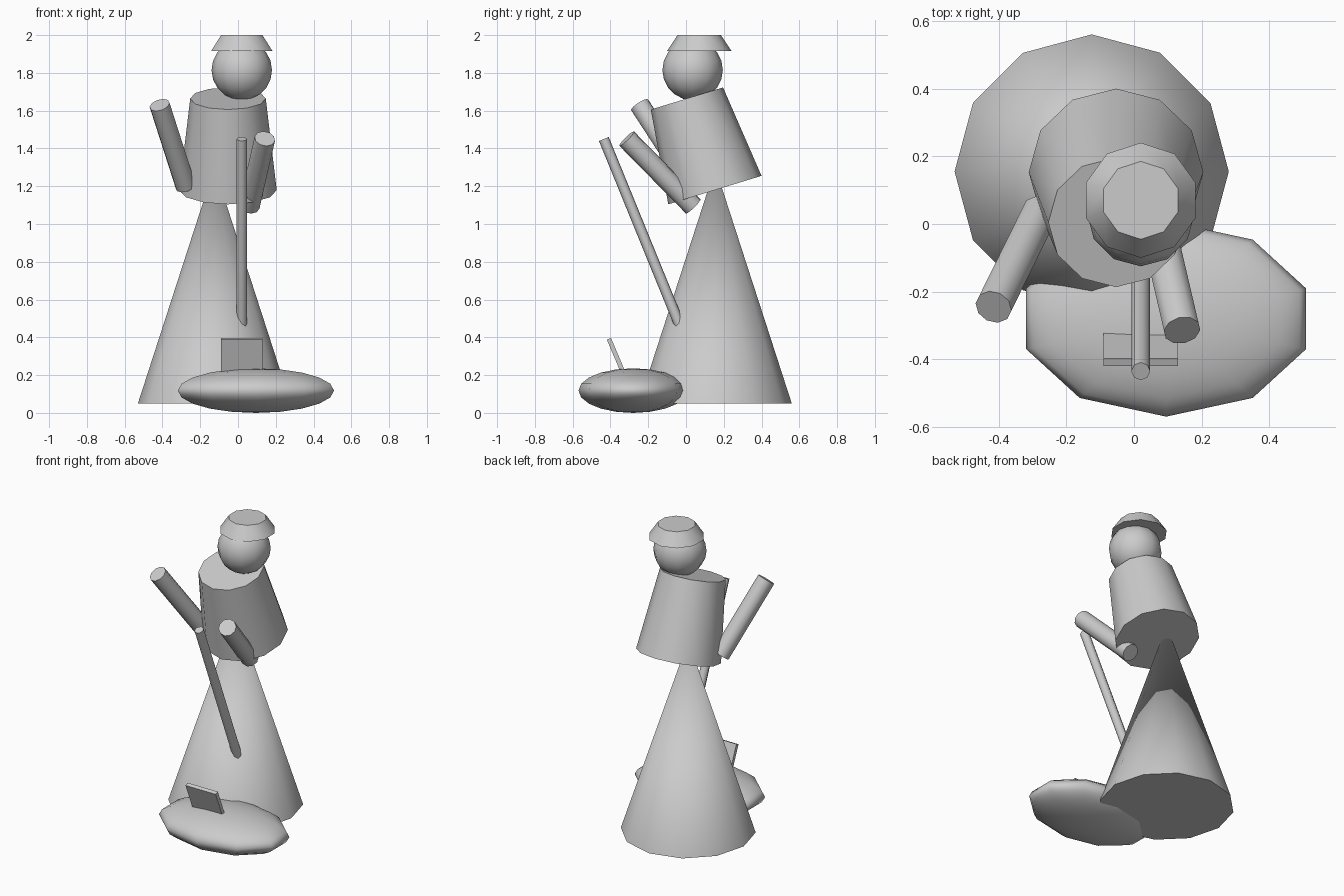
import bpy, math
from mathutils import Vector, Euler

if "Cube" in bpy.data.objects:
    bpy.data.objects.remove(bpy.data.objects["Cube"])


def finish(name, angle=40):
    ob = bpy.context.object
    ob.name = name
    bpy.ops.object.shade_smooth_by_angle(angle=math.radians(angle))
    return ob


def frustum(name, sides, r1, r2, height, center, tilt=0):
    bpy.ops.mesh.primitive_cone_add(vertices=sides, radius1=r1, radius2=r2,
                                    depth=height, location=center,
                                    rotation=(tilt, 0, 0))
    return finish(name)


def rod(name, start, end, radius, sides):
    a, b = Vector(start), Vector(end)
    d = b - a
    bpy.ops.mesh.primitive_cylinder_add(vertices=sides, radius=radius,
                                        depth=d.length, location=(a + b) / 2)
    bpy.context.object.rotation_euler = d.to_track_quat('Z', 'Y').to_euler()
    return finish(name, 50)


def ball(name, center, size, segments, rings):
    bpy.ops.mesh.primitive_uv_sphere_add(segments=segments, ring_count=rings,
                                         radius=1, location=center)
    bpy.context.object.scale = size
    ob = finish(name, 180)
    return ob


# Figure: skirt, leaning torso, head and hat
frustum("skirt", 12, 0.405, 0, 1.25, (-0.125, 0.155, 0.675))
frustum("torso", 12, 0.258, 0.2, 0.507, (-0.053, 0.079, 1.422), math.radians(17))
ball("head", (0.02, 0.035, 1.815), (0.16, 0.16, 0.16), 12, 10)
frustum("hat", 10, 0.17, 0.115, 0.083, (0.02, 0.07, 1.9585))

# Raised arms
rod("left_arm", (-0.277, 0.035, 1.2), (-0.415, -0.245, 1.63), 0.055, 10)
rod("right_arm", (0.06, 0.038, 1.094), (0.142, -0.314, 1.452), 0.055, 10)

# Shovel: handle and blade
rod("shovel_handle", (0.02, -0.007, 0.4), (0.02, -0.435, 1.45), 0.028, 8)
tilt = math.radians(23)
length = 0.26
top = Vector((0.02, -0.408, 0.392))
down = Euler((tilt, 0, 0)).to_matrix() @ Vector((0, 0, -1))
bpy.ops.mesh.primitive_cube_add(size=1, location=top + down * length / 2,
                                rotation=(tilt, 0, 0))
bpy.context.object.scale = (0.22, 0.024, length)
bpy.context.object.name = "shovel_blade"

# Low mound in front
ball("mound", (0.095, -0.28, 0.118), (0.435, 0.289, 0.118), 10, 10)
